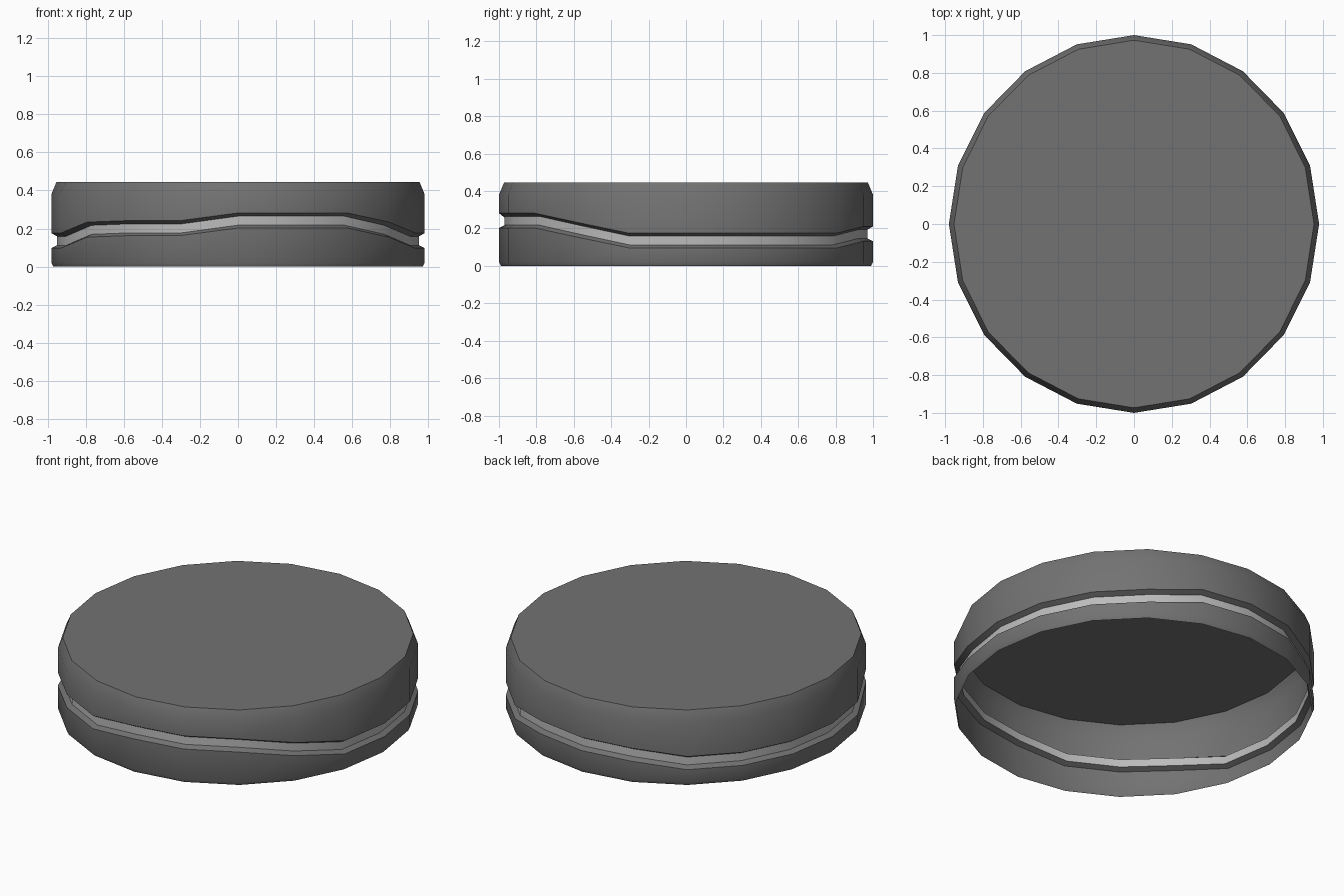
import bpy, bmesh, math

if "Cube" in bpy.data.objects:
    bpy.data.objects.remove(bpy.data.objects["Cube"])

SIDES = 20
RX, RY = 0.98, 1.0
# Rise of the wavy groove at each corner, counter-clockwise from +x
WAVE = [0, 0, 0, 0, .035, .035, .032, 0, 0, 0,
        0, 0, .058, .066, .066, .106, .106, .106, .058, 0]


def grey(name, v):
    m = bpy.data.materials.new(name)
    m.diffuse_color = (v, v, v, 1)
    m.use_nodes = True
    m.node_tree.nodes["Principled BSDF"].inputs["Base Color"].default_value = m.diffuse_color
    return m


def shell(name, profile, mat, cap=False):
    """Open ring wall from (inset, z, follows_wave) profile points, bottom to top."""
    bm = bmesh.new()
    rings = []
    for inset, z, wavy in profile:
        ring = []
        for k in range(SIDES):
            a = 2 * math.pi * k / SIDES
            ring.append(bm.verts.new(((RX - inset) * math.cos(a),
                                      (RY - inset) * math.sin(a),
                                      z + wavy * WAVE[k])))
        rings.append(ring)
    for lo, hi in zip(rings, rings[1:]):
        for k in range(SIDES):
            n = (k + 1) % SIDES
            bm.faces.new((lo[k], lo[n], hi[n], hi[k]))
    if cap:
        bm.faces.new(rings[-1])
    me = bpy.data.meshes.new(name)
    bm.to_mesh(me)
    bm.free()
    me.materials.append(mat)
    ob = bpy.data.objects.new(name, me)
    bpy.context.collection.objects.link(ob)
    bpy.ops.object.select_all(action='DESELECT')
    ob.select_set(True)
    bpy.context.view_layer.objects.active = ob
    bpy.ops.object.shade_smooth_by_angle(angle=math.radians(30))
    return ob


dark = grey("dark_grey", 0.17)
light = grey("light_grey", 0.5)

# Lower wall with a slightly rounded foot and the groove's lower lip
shell("lower_wall", [(.01, 0, 0), (0, .02, 0), (0, .097, 1), (.03, .112, 1)], dark)
# Recessed light band following the wave
shell("groove_band", [(.03, .112, 1), (.03, .159, 1)], light)
# Upper wall with the groove's upper lip, bevelled rim and flat lid
shell("upper_lid", [(.03, .159, 1), (0, .176, 1), (0, .38, 0), (.027, .445, 0)],
      dark, cap=True)
